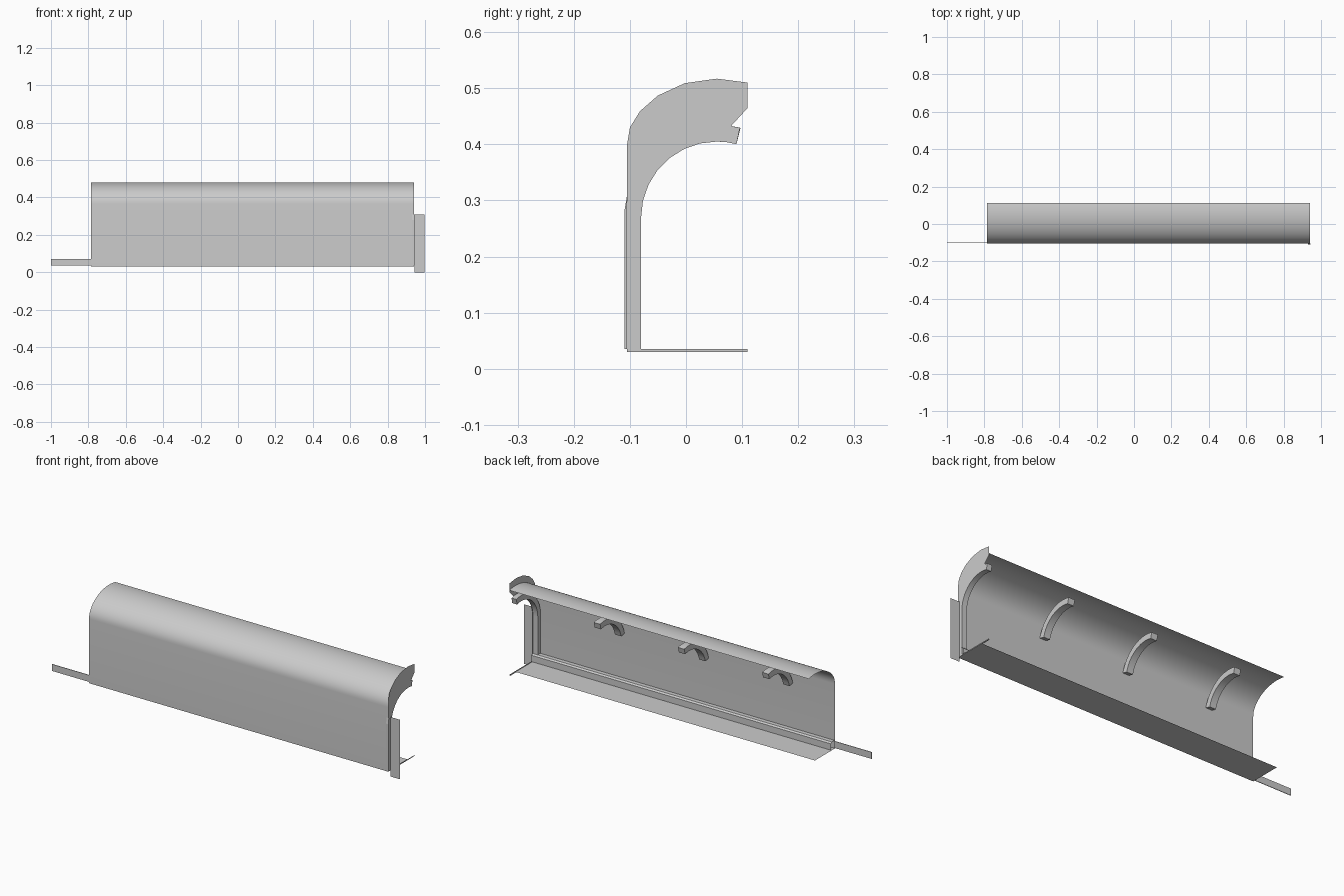
import bpy
from math import sin, cos, radians

if "Cube" in bpy.data.objects:
    bpy.data.objects.remove(bpy.data.objects["Cube"])

X0, X1 = -0.785, 0.94


def make(name, verts, faces, smooth=False):
    mesh = bpy.data.meshes.new(name)
    mesh.from_pydata(verts, [], faces)
    mesh.update()
    ob = bpy.data.objects.new(name, mesh)
    bpy.context.collection.objects.link(ob)
    if smooth:
        bpy.ops.object.select_all(action='DESELECT')
        ob.select_set(True)
        bpy.context.view_layer.objects.active = ob
        bpy.ops.object.shade_smooth_by_angle(angle=radians(35))
    return ob


def sheet(name, profile, xa, xb, smooth=False):
    """Sweep an open (y, z) profile along x."""
    n = len(profile)
    verts = [(x, y, z) for x in (xa, xb) for y, z in profile]
    faces = [(i, i + 1, n + i + 1, n + i) for i in range(n - 1)]
    return make(name, verts, faces, smooth)


def ribbon(name, outer, inner, xa, xb=None, smooth=False):
    """Band between two (y, z) curves: flat at xa, or solid from xa to xb."""
    n = len(outer)
    ring = outer + inner[::-1]
    m = len(ring)
    verts = [(xa, y, z) for y, z in ring]
    faces = [(i, i + 1, m - 2 - i, m - 1 - i) for i in range(n - 1)]
    if xb is not None:
        verts += [(xb, y, z) for y, z in ring]
        faces += [tuple(m + v for v in reversed(f)) for f in faces]
        faces += [((i + 1) % m, i, m + i, m + (i + 1) % m) for i in range(m)]
    return make(name, verts, faces, smooth)


def arc(cy, cz, ry, rz, a0, a1, n):
    angles = [radians(a0 + (a1 - a0) * i / n) for i in range(n + 1)]
    return [(cy + ry * cos(a), cz + rz * sin(a)) for a in angles]


# outer shell: flat wall, then a rolled top
sheet("shell_panel", [(-0.105, 0.03)] + arc(0.06, 0.365, 0.165, 0.115, 180, 72, 18),
      X0, X1, True)

# floor plate
sheet("floor_plate", [(-0.105, 0.03), (0.06, 0.03)], X0, X1)

# inner sill rail along the wall and its flat extension
sheet("sill_rail", [(-0.102, 0.073), (-0.08, 0.073), (-0.072, 0.066), (-0.072, 0.033)],
      X0, X1)
ribbon("sill_extension", [(-0.102, 0.07), (-0.102, 0.035)],
       [(-0.099, 0.07), (-0.099, 0.035)], -1.0, X0)
sheet("sill_extension_face", [(-0.1, 0.035), (-0.1, 0.07)], -1.0, X0)

# flat end cap: leg and curved hood
outer = [(-0.105, 0.03), (-0.105, 0.27), (-0.105, 0.36), (-0.105, 0.4), (-0.1, 0.43),
         (-0.082, 0.459), (-0.05, 0.487), (-0.002, 0.509), (0.055, 0.517), (0.11, 0.51)]
inner = [(-0.08, 0.03)] + arc(0.055, 0.27, 0.135, 0.135, 180, 90, 7) + [(0.11, 0.465)]
ribbon("end_cap", outer, inner, X1)

# thin foot strip at the bottom of the end cap
sheet("end_cap_foot", [(-0.08, 0.03), (0.11, 0.03)], X1 - 0.005, X1)
ribbon("end_cap_foot_edge", [(-0.08, 0.035), (0.11, 0.035)],
       [(-0.08, 0.03), (0.11, 0.03)], X1)

# curved ribs under the roll, evenly spaced
for i in range(3):
    x = 0.445 - 0.485 * i
    ribbon(f"roof_rib_{i + 1}", arc(0.055, 0.27, 0.163, 0.165, 75, 167, 12),
           arc(0.055, 0.27, 0.135, 0.135, 75, 167, 12), x - 0.018, x + 0.018, True)

# end rib with a leg down to the floor
ribbon("end_rib", arc(0.055, 0.27, 0.159, 0.165, 75, 180, 14) + [(-0.104, 0.03)],
       arc(0.055, 0.27, 0.135, 0.135, 75, 180, 14) + [(-0.08, 0.03)],
       X1 - 0.03, X1 - 0.002, True)

# raised edge trim on the wall, tapered at the top
ribbon("edge_trim", [(-0.11, 0.035), (-0.11, 0.28), (-0.105, 0.31)],
       [(-0.105, 0.035), (-0.105, 0.28), (-0.1045, 0.31)], 0.93, 0.943)

# flat flange beside the end cap
sheet("end_flange", [(-0.09, 0.0), (-0.09, 0.31)], 0.943, 0.997)
